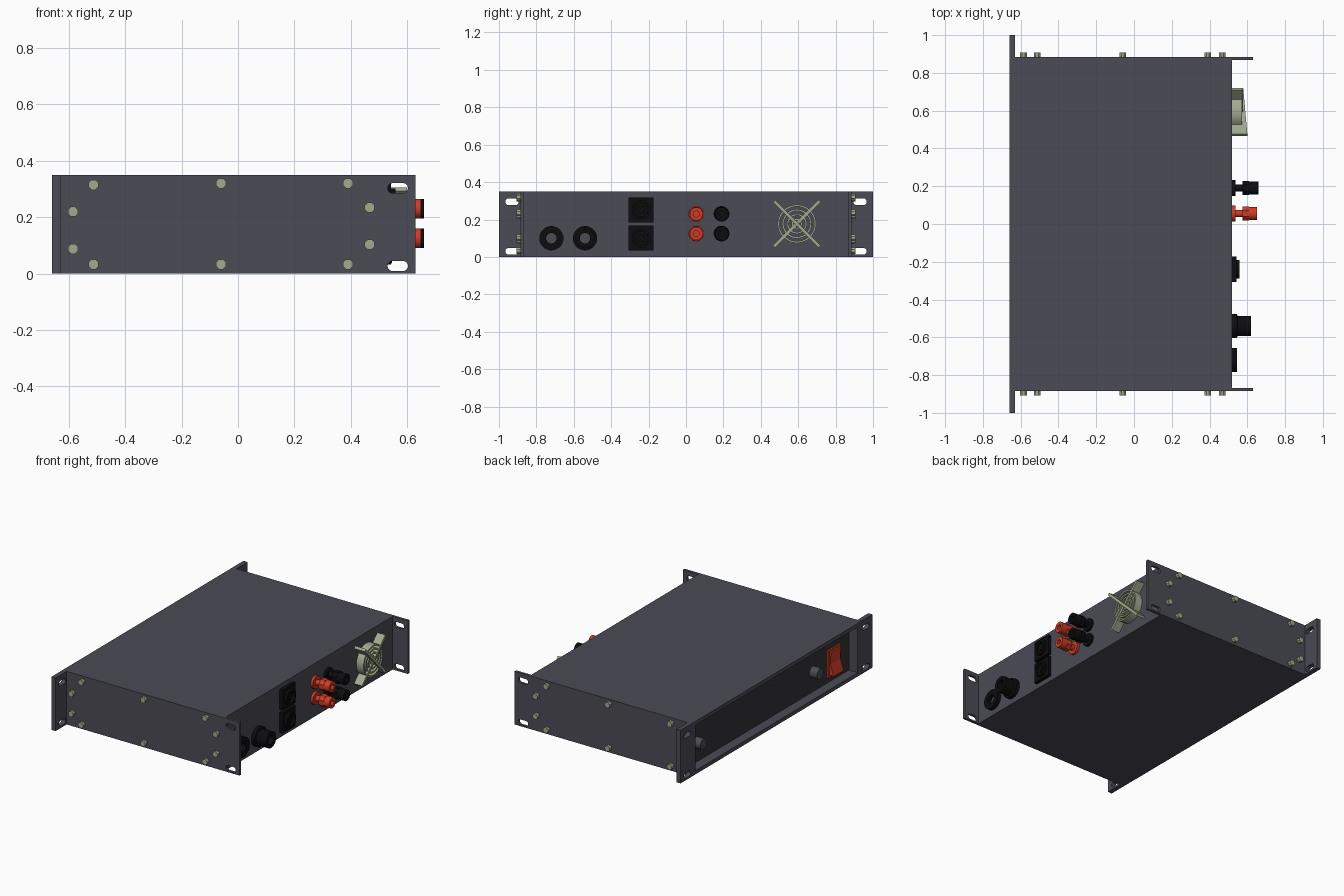
import bpy, bmesh, math

if "Cube" in bpy.data.objects:
    bpy.data.objects.remove(bpy.data.objects["Cube"])


def material(name, rgb):
    m = bpy.data.materials.new(name)
    m.diffuse_color = (*rgb, 1)
    m.use_nodes = True
    m.node_tree.nodes["Principled BSDF"].inputs["Base Color"].default_value = m.diffuse_color
    return m


GREY = material("slate grey", (0.07, 0.07, 0.092))
DARK = material("dark panel grey", (0.035, 0.035, 0.043))
BLACK = material("black plastic", (0.004, 0.004, 0.005))
RED = material("red plastic", (0.6, 0.045, 0.02))
METAL = material("pale green metal", (0.36, 0.41, 0.28))
REAR = 0.52  # x of the rear panel


def finish(name, bm, mat, smooth=False):
    bmesh.ops.remove_doubles(bm, verts=bm.verts, dist=1e-5)
    bmesh.ops.recalc_face_normals(bm, faces=bm.faces)
    me = bpy.data.meshes.new(name)
    bm.to_mesh(me)
    bm.free()
    ob = bpy.data.objects.new(name, me)
    bpy.context.collection.objects.link(ob)
    if mat:
        me.materials.append(mat)
    if smooth:
        bpy.ops.object.select_all(action='DESELECT')
        bpy.context.view_layer.objects.active = ob
        ob.select_set(True)
        bpy.ops.object.shade_smooth_by_angle(angle=math.radians(35))
    return ob


def prism(name, pts, axis, a, b, mat):
    """Extrude a profile: (y, z) points along x, or (x, z) points along y."""
    bm = bmesh.new()
    def place(u, v, t):
        return (t, u, v) if axis == 'x' else (u, t, v)
    lo = [bm.verts.new(place(u, v, a)) for u, v in pts]
    hi = [bm.verts.new(place(u, v, b)) for u, v in pts]
    bm.faces.new(lo)
    bm.faces.new(hi)
    n = len(pts)
    for i in range(n):
        j = (i + 1) % n
        bm.faces.new((lo[i], lo[j], hi[j], hi[i]))
    return finish(name, bm, mat)


def box(name, x, y, z, mat):
    return prism(name, [(y[0], z[0]), (y[1], z[0]), (y[1], z[1]), (y[0], z[1])], 'x', x[0], x[1], mat)


def lathe(name, profile, y, z, mat, n=24, closed=False):
    """Turn (radius, x) points about an axis along x through (y, z)."""
    bm = bmesh.new()
    rings = []
    for r, x in profile:
        rings.append([bm.verts.new((x, y + r * math.cos(math.tau * (k + .5) / n),
                                    z + r * math.sin(math.tau * (k + .5) / n))) for k in range(n)])
    pairs = list(zip(rings, rings[1:]))
    if closed:
        pairs.append((rings[-1], rings[0]))
    for p, q in pairs:
        for k in range(n):
            j = (k + 1) % n
            bm.faces.new((p[k], p[j], q[j], q[k]))
    bmesh.ops.dissolve_degenerate(bm, dist=1e-5, edges=bm.edges)
    return finish(name, bm, mat, n > 8)


def tube(name, r0, r1, x0, x1, y, z, mat, n=24):
    return lathe(name, [(r0, x0), (r1, x0), (r1, x1), (r0, x1)], y, z, mat, n, True)


def slot(u, v, w, h):
    """Rounded slot outline."""
    r, s = h / 2, (w - h) / 2
    return [(u + (s if math.cos(a) > 0 else -s) + r * math.cos(a), v + r * math.sin(a))
            for a in (math.tau * (k + .5) / 20 for k in range(20))]


def cut(ob, cutter):
    m = ob.modifiers.new("cut", 'BOOLEAN')
    m.operation, m.object, m.solver = 'DIFFERENCE', cutter, 'EXACT'
    bpy.context.view_layer.objects.active = ob
    bpy.ops.object.modifier_apply(modifier=m.name)
    bpy.data.objects.remove(cutter)


# chassis with the recessed front, and the wider front plate
RY, RZ = (-0.845, 0.845), (0.025, 0.325)
chassis = box("chassis", (-0.63, REAR), (-0.885, 0.885), (0, 0.35), GREY)
cut(chassis, box("cutter", (-0.7, -0.59), RY, RZ, None))
front = box("front_plate", (-0.66, -0.63), (-1, 1), (0, 0.35), GREY)
cut(front, box("cutter", (-0.7, -0.6), RY, RZ, None))
for y in (-0.93, 0.93):
    for z in (0.03, 0.295):
        cut(front, prism("cutter", slot(y, z, 0.072, 0.036), 'x', -0.7, -0.6, None))
box("recessed_panel", (-0.595, -0.588), RY, RZ, DARK)

# rear rack ears and side bolts
BOLTS = [(-0.585, 0.22), (-0.585, 0.088), (-0.513, 0.315), (-0.513, 0.033), (-0.06, 0.32),
         (-0.06, 0.033), (0.39, 0.32), (0.39, 0.033), (0.467, 0.235), (0.467, 0.103)]
for s in (-1, 1):
    ear = box("rear_ear", (REAR, 0.63), sorted((s * 0.868, s * 0.885)), (0, 0.35), GREY)
    for z in (0.027, 0.303):
        cut(ear, prism("cutter", slot(0.567, z, 0.072, 0.036), 'y', s * 0.8, s * 0.95, None))
    for x, z in BOLTS:
        ring = [(x + 0.019 * math.cos(math.tau * (k + .5) / 8),
                 z + 0.019 * math.sin(math.tau * (k + .5) / 8)) for k in range(8)]
        prism("side_bolt", ring, 'y', s * 0.88, s * 0.907, METAL)

# front knobs and rocker switch
for y in (0.745, -0.47):
    lathe("front_knob", [(0, -0.59), (0.037, -0.59), (0.035, -0.65), (0, -0.65)], y, 0.157, GREY)
box("switch_bezel", (-0.605, -0.59), (-0.75, -0.615), (0.06, 0.24), RED)
rocker = prism("switch_rocker", [(-0.6, 0.075), (-0.635, 0.075), (-0.612, 0.15), (-0.615, 0.225), (-0.6, 0.225)],
               'y', -0.735, -0.63, RED)

# round rear sockets: a flat one and a long one
lathe("flat_round_socket", [(0.028, REAR), (0.065, REAR), (0.065, 0.545), (0.028, 0.545)],
      -0.72, 0.1, BLACK, 24, True)
lathe("long_round_socket", [(0.028, REAR), (0.065, REAR), (0.065, 0.545), (0.053, 0.548),
                            (0.053, 0.62), (0.028, 0.62)], -0.54, 0.1, BLACK, 24, True)

# square connectors with a raised ring and centre pin block
for z in (0.252, 0.1):
    box("square_connector", (REAR, 0.542), (-0.308, -0.173), (z - 0.067, z + 0.067), BLACK)
    tube("connector_ring", 0.036, 0.05, 0.54, 0.558, -0.24, z, BLACK)
    lathe("connector_core", [(0, 0.54), (0.02, 0.54), (0.02, 0.552), (0, 0.552)], -0.24, z, BLACK)

# binding posts: base, neck, hexagonal collar and round head
for y, end, mat, tag in ((0.055, 0.65, RED, "red"), (0.19, 0.66, BLACK, "black")):
    for z in (0.23, 0.125):
        lathe(tag + "_post_base", [(0, REAR), (0.042, REAR), (0.042, 0.537), (0.019, 0.537),
                                   (0.019, 0.58), (0, 0.58)], y, z, mat)
        lathe(tag + "_post_collar", [(0, 0.575), (0.04, 0.575), (0.04, 0.61), (0, 0.61)], y, z, mat, 8)
        lathe(tag + "_post_head", [(0, 0.605), (0.036, 0.605), (0.036, end), (0.016, end),
                                   (0.016, end - 0.02), (0, end - 0.02)], y, z, mat, 12)

# fan guard: concentric rings carried by two crossed blades
FY, FZ = 0.593, 0.177
tube("fan_guard_outer_ring", 0.093, 0.103, REAR, 0.572, FY, FZ, METAL, 32)
for r in (0.075, 0.05, 0.025):
    tube("fan_guard_ring", r - 0.006, r + 0.004, 0.55, 0.572, FY, FZ, METAL, 32)
for s in (-1, 1):
    c, w = 0.122, 0.006
    pts = [(FY + c - w, FZ + s * (c + w)), (FY + c + w, FZ + s * (c - w)),
           (FY - c + w, FZ - s * (c + w)), (FY - c - w, FZ - s * (c - w))]
    blade = prism("fan_guard_blade", pts, 'x', REAR, 0.578, METAL)
    for v in blade.data.vertices:  # the blade stands taller at one side
        if v.co.x > 0.55 and v.co.y < FY and s < 0:
            v.co.x = 0.6
